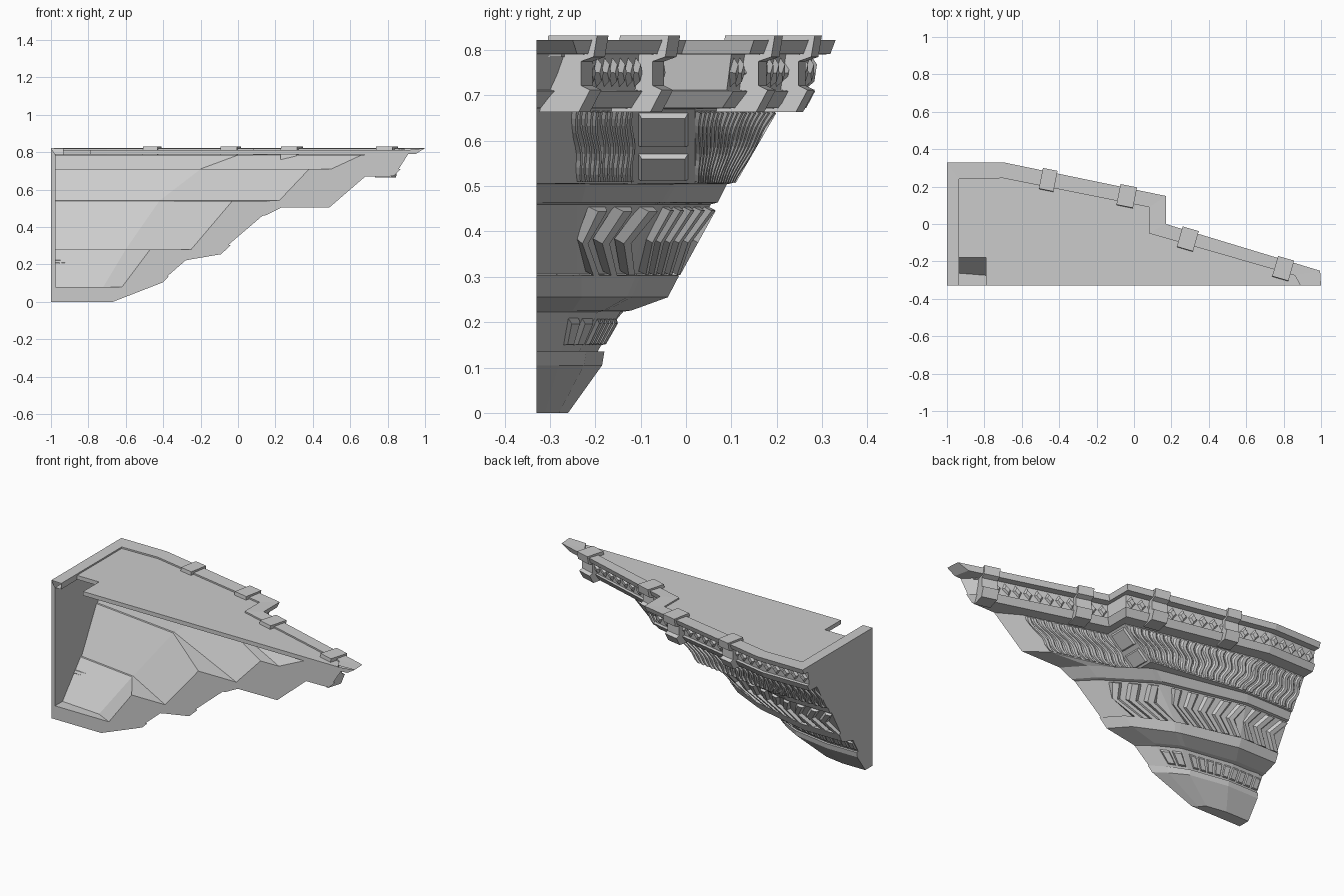
import bpy, bmesh, math, random
from mathutils import Vector as V

if "Cube" in bpy.data.objects:
    bpy.data.objects.remove(bpy.data.objects["Cube"])
random.seed(4)
FRONT = -0.33

def make(name, verts, faces, recalc=True):
    me = bpy.data.meshes.new(name)
    me.from_pydata([tuple(v) for v in verts], [], faces)
    if recalc:
        bm = bmesh.new()
        bm.from_mesh(me)
        bmesh.ops.recalc_face_normals(bm, faces=bm.faces)
        bm.to_mesh(me)
        bm.free()
    ob = bpy.data.objects.new(name, me)
    bpy.context.collection.objects.link(ob)
    return ob

def loft(name, loops, caps=()):
    n = len(loops[0])
    verts = [p for l in loops for p in l]
    faces = [(r*n+i, r*n+i+1, r*n+n+i+1, r*n+n+i)
             for r in range(len(loops)-1) for i in range(n-1)]
    for c in caps:
        faces.append([len(verts)+i for i in range(len(c))])
        verts += c
    return make(name, verts, faces, False)

def prism(name, bottom, shift):
    n = len(bottom)
    verts = bottom + [p + shift for p in bottom]
    faces = [list(range(n))[::-1], list(range(n, 2*n))]
    faces += [(i, (i+1) % n, n+(i+1) % n, n+i) for i in range(n)]
    return make(name, verts, faces)

# plan outline of the stepped body at one height
def plan(z, Y, x2, y2, y3, x4, y4, X, x1=-0.7):
    return [V((-1, Y, z)), V((x1, Y, z)), V((x2, y2, z)),
            V((x2 + (0.03 if z < .505 else 0), y3, z)), V((x4, y4, z)), V((X, FRONT, z))]

base = [plan(0, -.26, -.76, -.275, -.28, -.7, -.31, -.67, -.85),
        plan(.105, -.185, -.6, -.22, -.225, -.47, -.28, -.40, -.8),
        plan(.135, -.18, -.6, -.215, -.22, -.46, -.27, -.37, -.8)]
lower = [plan(.135, -.195, -.6, -.23, -.235, -.47, -.275, -.38, -.8),
         plan(.222, -.145, -.52, -.19, -.195, -.37, -.26, -.28, -.8),
         plan(.226, -.12, -.5, -.175, -.18, -.35, -.25, -.26, -.8)]
middle = [plan(.255, -.04, -.42, -.12, -.13, -.18, -.23, -.09, -.75),
          plan(.303, -.015, -.4, -.1, -.11, -.13, -.23, -.04, -.75),
          plan(.306, -.03, -.42, -.115, -.125, -.14, -.24, -.05, -.75),
          plan(.46, .055, -.25, -.06, -.07, .04, -.24, .13, -.72),
          plan(.464, .07, -.23, -.045, -.055, .06, -.23, .15, -.72),
          plan(.504, .09, -.17, -.02, -.03, .13, -.22, .23, -.7)]
upper = [plan(.506, .10, -.1, .02, -.12, .37, -.24, .49, -.65),
         plan(.67, .195, .08, .02, -.12, .55, -.255, .68)]
cornice = [plan(.672, .265, .12, .08, -.06, .74, -.245, .83),
           plan(.71, .285, .145, .105, -.04, .77, -.23, .87),
           plan(.712, .268, .13, .09, -.055, .76, -.24, .86),
           plan(.79, .28, .14, .1, -.05, .8, -.24, .91),
           plan(.791, .318, .16, .14, -.01, .93, -.24, .95),
           plan(.822, .33, .17, .15, .0, .995, -.25, 1.0)]
loft('base_foot', base + lower[:1], [[*base[0], V((-1, FRONT, 0))]])
loft('lower_tier', lower + middle[:1])
loft('middle_tier', middle + upper[:1])
loft('upper_tier', upper + cornice[:1])
loft('cornice', cornice)
allv = base + lower + middle + upper + cornice

# flat wall on the left end
make('left_wall', [V((-1, FRONT, .822)), V((-1, FRONT, 0))] + [l[0] for l in allv],
     [list(range(len(allv)+2))])

# hollow interior with coarse stepped walls
inner = [[V((-.975, Y, z)), V((xb, yb, z)), V((X, FRONT, z))] for z, Y, xb, yb, X in (
    (.08, -.26, -.72, -.28, -.62), (.28, -.09, -.6, -.14, -.47), (.281, -.08, -.6, -.13, -.25),
    (.54, .06, -.42, -.01, -.03), (.541, .07, -.42, 0, .22), (.71, .16, -.2, .04, .38),
    (.711, .2, -.2, .06, .5), (.785, .23, 0, .02, .66))]
lw = [V((-.975, FRONT, .785)), V((-.975, FRONT, .08))]
loft('inner_walls', [l[::-1] for l in inner],
     [lw + [l[0] for l in inner], [lw[1]] + inner[0][::-1]])

# cut edge facing front
edge = [V((-1, FRONT, 0))] + [l[-1] for l in allv] + [l[-1] for l in inner[::-1]]
edge += [lw[1], lw[0], V((-1, FRONT, .822))]
make('front_cut_edge', edge, [list(range(len(edge)))])

# top rim and recessed deck with corner notch
rim_in = [(-.935, .24), (-.7, .245), (.08, .09), (.08, -.05), (.86, -.275), (.89, FRONT)]
rim = [cornice[-1], [V((x, y, .82)) for x, y in rim_in], [V((x, y, .785)) for x, y in rim_in]]
loft('top_rim', rim)
loft('top_rim_left', [[V((-1, .33, .822)), V((-1, FRONT, .822))],
                      [V((-.935, .24, .82)), V((-.935, FRONT, .82))],
                      [V((-.935, .24, .785)), V((-.935, FRONT, .785))],
                      [V((-.975, .24, .785)), V((-.975, FRONT, .785))]])
deck = [(-.79, FRONT), (-.79, -.18), (-.935, -.18)] + rim_in
prism('deck', [V((x, y, .787)) for x, y in deck], V((0, 0, .024)))

# clamp posts wrapping the cornice
clamp = [(-.10, .832), (.012, .832), (.004, .785), (-.025, .775), (-.025, .722),
         (-.004, .712), (-.03, .664), (-.12, .664)]
for i, (x, y, nx, w) in enumerate([(-.45, .28, .2, .08), (-.03, .193, .2, .09),
                                   (.3, -.037, .29, .09), (.81, -.195, .29, .09)]):
    n = V((nx, 1, 0)).normalized()
    t = V((n.y, -n.x, 0))
    prism('clamp_post_%d' % (i+1),
          [V((x, y, 0)) + n*d + V((0, 0, z)) - t*w/2 for d, z in clamp], t*w)

# raised ornament helpers working on one wall panel
class Relief:
    def __init__(self):
        self.v, self.f = [], []

    def panel(self, lo, hi, seg):
        self.q = (lo[seg], lo[seg+1], hi[seg], hi[seg+1])
        a, b, c, d = self.q
        self.len = ((b-a).length + (d-c).length) / 2
        self.n = (c-a).cross(b-a).normalized()
        if self.n.y + self.n.x < 0:
            self.n.negate()

    def at(self, u, v, h):
        a, b, c, d = self.q
        u = min(max(u, 0), 1)
        return a.lerp(b, u).lerp(c.lerp(d, u), v) + self.n*h

    def stud(self, poly, h, k=.55):
        n, s = len(poly), len(self.v)
        cu, cv = sum(p[0] for p in poly)/n, sum(p[1] for p in poly)/n
        self.v += [self.at(u, v, -.002) for u, v in poly]
        self.v += [self.at(cu+(u-cu)*k, cv+(v-cv)*k, h) for u, v in poly]
        self.f += [(s+i, s+(i+1) % n, s+n+(i+1) % n, s+n+i) for i in range(n)]
        self.f.append([s+n+i for i in range(n)])

    def ridge(self, path, w, h):
        s = len(self.v)
        for u, v in path:
            self.v += [self.at(u-w, v, -.002), self.at(u-w*.5, v, h),
                       self.at(u+w*.5, v, h), self.at(u+w, v, -.002)]
        for r in range(len(path)-1):
            self.f += [(s+4*r+i, s+4*r+i+1, s+4*r+i+5, s+4*r+i+4) for i in range(3)]
        self.f += [(s, s+1, s+2, s+3), [s+4*(len(path)-1)+i for i in range(4)]]

def ornament(name, lo, hi, segs, pitch, draw):
    r = Relief()
    for seg in segs:
        r.panel(lo, hi, seg)
        n = max(1, round(r.len / pitch))
        for i in range(n):
            draw(r, (i+.5)/n, 1/n)
    ob = make(name, r.v, r.f)
    return ob

def diamond(r, u, d):
    r.stud([(u-d*.46, .5), (u, .06), (u+d*.46, .5), (u, .94)], .012)

def square(r, u, d):
    r.stud([(u-d*.4, .15), (u+d*.4, .15), (u+d*.4, .85), (u-d*.4, .85)], .008, .75)

def chevron(r, u, d):
    r.ridge([(u-d*.3, .04), (u+d*.4, .5), (u-d*.3, .96)], d*.34, .016)

def wavy(r, u, d):
    ph = random.uniform(0, 1.2)
    r.ridge([(u + d*.3*math.sin(ph + k*.9), .03 + .94*k/10) for k in range(11)], d*.42, .008)

ornament('diamond_frieze', cornice[2], cornice[3], (0, 1, 3), .06, diamond)
ornament('wavy_frieze', upper[0], upper[1], (0, 1, 3), .04, wavy)
ornament('chevron_frieze', middle[2], middle[3], (0, 1, 3), .085, chevron)
ornament('square_frieze', lower[0], lower[1], (0, 1, 3), .05, square)

# recessed-looking blocks on the step face
step = Relief()
step.panel(upper[0], upper[1], 2)
for v0, v1 in ((.05, .4), (.5, .95)):
    step.stud([(.1, v0), (.9, v0), (.9, v1), (.1, v1)], .01, .85)
make('step_blocks', step.v, step.f)
